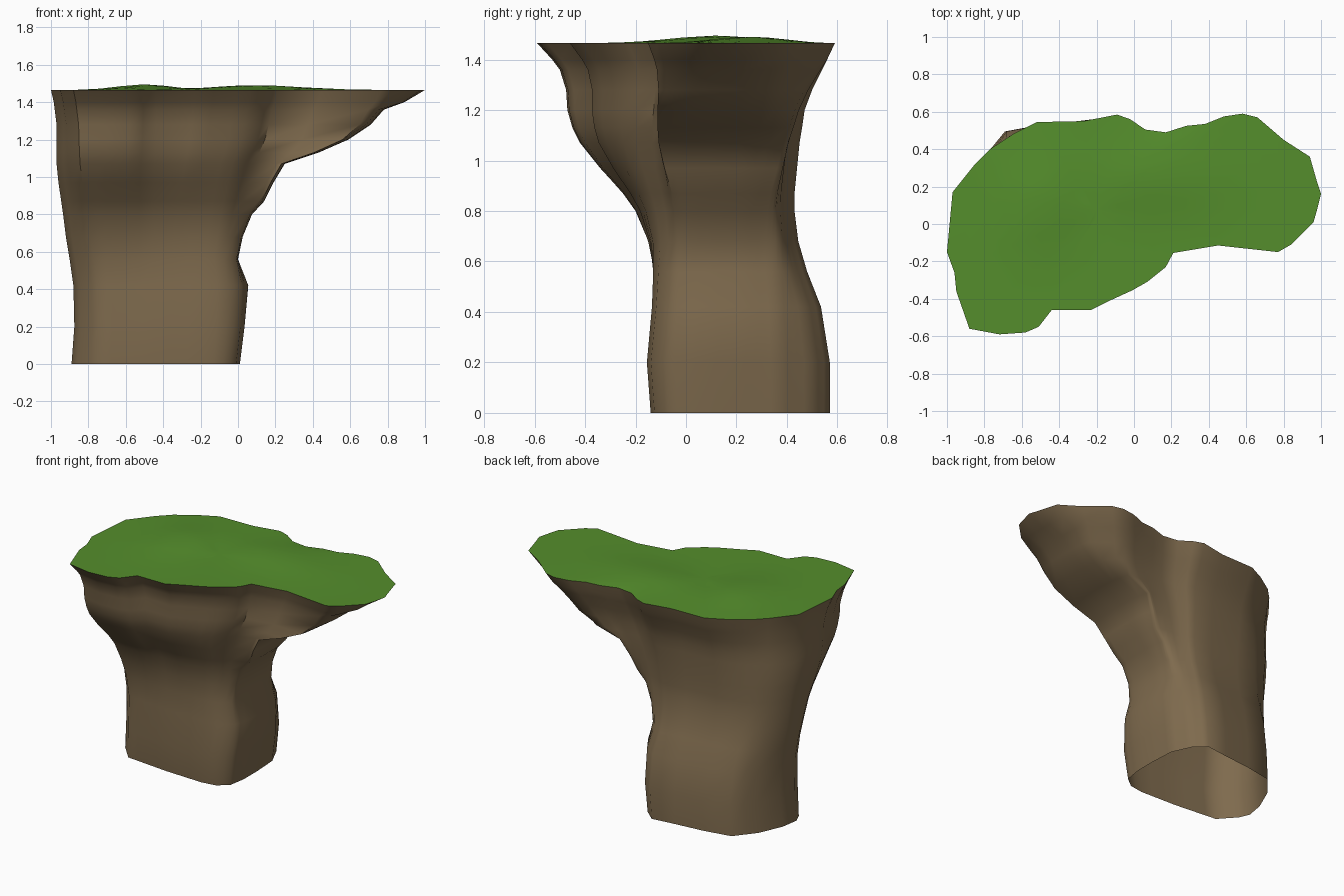
import bpy, math

if "Cube" in bpy.data.objects:
    bpy.data.objects.remove(bpy.data.objects["Cube"])

def material(name, rgb):
    m = bpy.data.materials.new(name)
    m.diffuse_color = (*rgb, 1)
    m.use_nodes = True
    m.node_tree.nodes["Principled BSDF"].inputs["Base Color"].default_value = m.diffuse_color
    return m

EARTH = material("brown earth", (0.21, 0.145, 0.075))
GRASS = material("grass green", (0.09, 0.27, 0.025))

# Plateau outline, anticlockwise from the tip of the overhang
TOP = [(1, .16), (.98, .22), (.94, .36), (.80, .45), (.66, .57), (.58, .59),
       (.48, .575), (.38, .535), (.28, .525), (.17, .49), (.06, .505),
       (-.02, .56), (-.09, .585), (-.27, .55), (-.52, .545), (-.64, .485),
       (-.77, .40), (-.85, .32), (-.97, .17), (-1, -.15), (-.96, -.26),
       (-.95, -.36), (-.88, -.56), (-.72, -.59), (-.58, -.58), (-.51, -.55),
       (-.44, -.46), (-.23, -.46), (-.13, -.41), (-.01, -.355), (.07, -.31),
       (.17, -.23), (.21, -.155), (.45, -.115), (.77, -.15), (.84, -.11),
       (.96, .01), (.98, .08)]
N = len(TOP)
TOP_Z = 1.465

# Foot outline: (matching plateau point, x, y)
FOOT_KEYS = [(0, .01, .2), (5, 0, .37), (9, -.06, .5), (12, -.14, .57),
             (13, -.3, .55), (14, -.5, .53), (15, -.69, .495), (17, -.8, .36),
             (18, -.87, .2), (19, -.89, .08), (20, -.86, .01), (22, -.76, -.1),
             (26, -.45, -.13), (29, -.18, -.14), (31, -.08, -.125),
             (33, -.01, -.07), (36, .01, .05), (N, .01, .2)]
FOOT = []
for (i, ax, ay), (j, bx, by) in zip(FOOT_KEYS, FOOT_KEYS[1:]):
    for k in range(i, j):
        t = (k - i) / (j - i)
        FOOT.append((ax + (bx - ax) * t, ay + (by - ay) * t))

# Levels: z, blend from foot to plateau shape, x min, x max, y min, y max
LEVELS = [(0, 0, -.89, .01, -.14, .57), (.2, 0, -.875, .035, -.155, .57),
          (.42, .02, -.88, .055, -.135, .535), (.56, .06, -.90, .0, -.13, .48),
          (.68, .18, -.92, .025, -.15, .445), (.80, .28, -.935, .075, -.2, .43),
          (.87, .36, -.945, .14, -.25, .43), (.97, .5, -.96, .19, -.34, .44),
          (1.07, .64, -.97, .25, -.42, .45), (1.13, .73, -.97, .43, -.45, .46),
          (1.2, .82, -.97, .59, -.47, .47), (1.28, .88, -.97, .71, -.475, .5),
          (1.36, .94, -.98, .78, -.5, .54), (1.40, .97, -.985, .89, -.53, .56),
          (TOP_Z, 1, -1, 1, -.59, .59)]

def fit(values, lo, hi, pivot):
    """Stretch each side of the pivot so the values reach lo and hi."""
    a, b = min(values), max(values)
    return [pivot + (v - pivot) * ((hi - pivot) / (b - pivot) if v > pivot
            else (lo - pivot) / (a - pivot)) for v in values]

def build(name, verts, faces, mat):
    me = bpy.data.meshes.new(name)
    me.from_pydata(verts, [], faces)
    me.materials.append(mat)
    ob = bpy.data.objects.new(name, me)
    bpy.context.collection.objects.link(ob)
    bpy.ops.object.select_all(action='DESELECT')
    ob.select_set(True)
    bpy.context.view_layer.objects.active = ob
    bpy.ops.object.shade_smooth_by_angle(angle=math.radians(50))

def bands(count):
    return [(r * N + i, r * N + (i + 1) % N, (r + 1) * N + (i + 1) % N,
             (r + 1) * N + i) for r in range(count - 1) for i in range(N)]

# Cliff: open-bottomed loft from foot to plateau, overhang cut back bluntly
verts = []
for z, w, x0, x1, y0, y1 in LEVELS:
    xs = [f[0] + (t[0] - f[0]) * w for f, t in zip(FOOT, TOP)]
    ys = [f[1] + (t[1] - f[1]) * w for f, t in zip(FOOT, TOP)]
    fx = fit(xs, x0, x1, -.35)
    blunt = [.8 * min(x, x1) + .2 * s if x > -.35 else s for x, s in zip(xs, fx)]
    verts += [(x, y, z) for x, y in zip(fit(blunt, x0, x1, -.35),
                                        fit(ys, y0, y1, .2))]
build("cliff", verts, bands(len(LEVELS)), EARTH)

# Grass: shrinking rings with two low mounds
def mound(x, y):
    a = math.exp(-((x + .5) / .2) ** 2 - ((y - .12) / .25) ** 2)
    b = math.exp(-((x - .1) / .33) ** 2 - ((y - .25) / .2) ** 2)
    return TOP_Z + .03 * max(a, .85 * b)

CX, CY = -.2, .08
verts = [(x, y, TOP_Z) for x, y in TOP]
RINGS = (.85, .7, .55, .4, .25, .1)
for s in RINGS:
    ring = [(CX + (x - CX) * s, CY + (y - CY) * s) for x, y in TOP]
    verts += [(x, y, mound(x, y)) for x, y in ring]
faces = bands(len(RINGS) + 1)
verts.append((CX, CY, mound(CX, CY)))
last = len(RINGS) * N
faces += [(last + i, last + (i + 1) % N, len(verts) - 1) for i in range(N)]
build("grass_top", verts, faces, GRASS)
